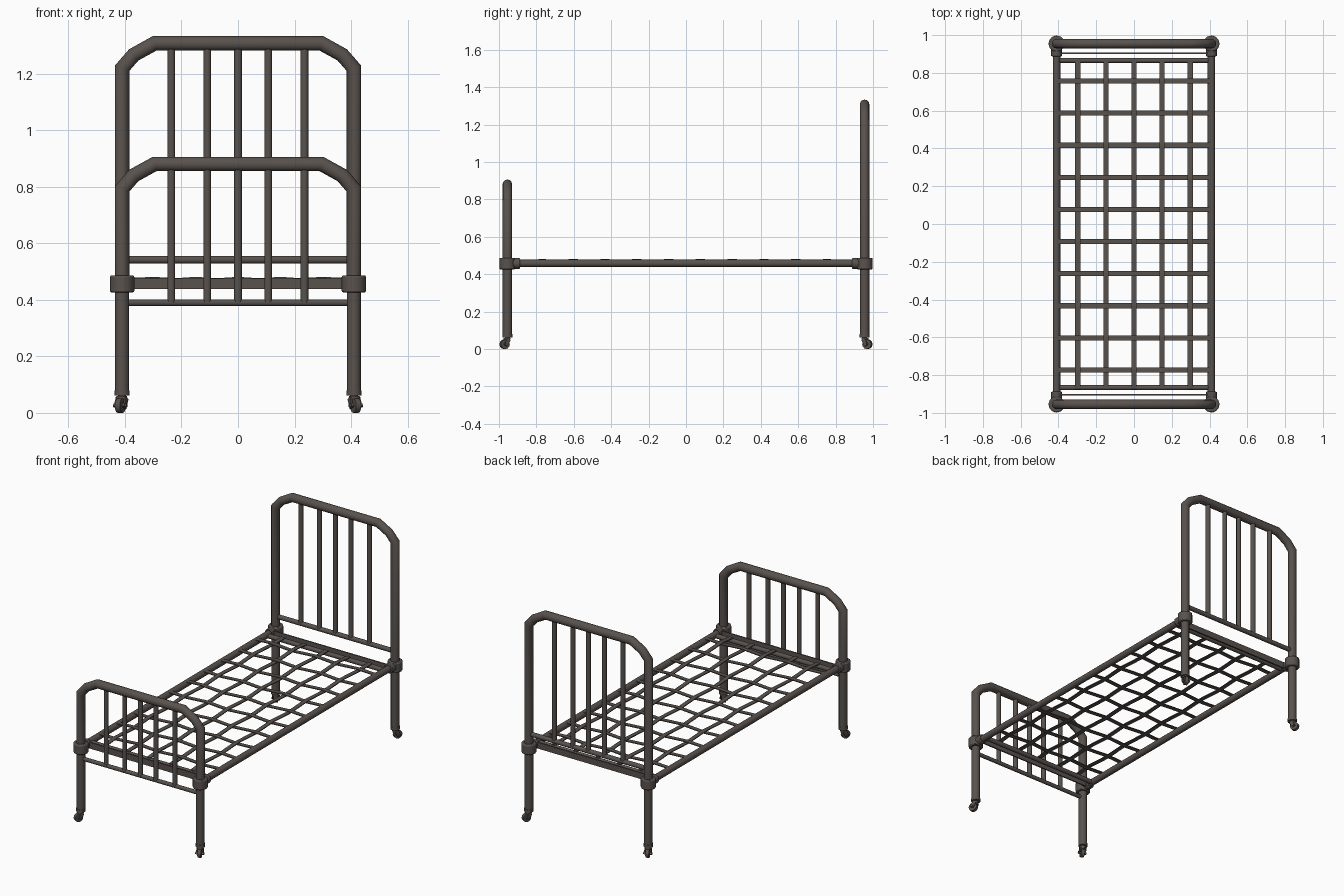
import bpy, bmesh, math
from mathutils import Vector, Matrix

cube = bpy.data.objects.get("Cube")
if cube:
    bpy.data.objects.remove(cube)

# One aged iron colour for the whole bed
iron = bpy.data.materials.new("dark_iron")
iron.use_nodes = True
colour = (0.10, 0.085, 0.076, 1)
iron.diffuse_color = colour
bsdf = iron.node_tree.nodes["Principled BSDF"]
bsdf.inputs["Base Color"].default_value = colour
bsdf.inputs["Roughness"].default_value = 0.7


def finish(name, bm, smooth=True):
    bmesh.ops.recalc_face_normals(bm, faces=bm.faces)
    mesh = bpy.data.meshes.new(name)
    bm.to_mesh(mesh)
    bm.free()
    mesh.materials.append(iron)
    obj = bpy.data.objects.new(name, mesh)
    bpy.context.collection.objects.link(obj)
    if smooth:
        bpy.ops.object.select_all(action='DESELECT')
        bpy.context.view_layer.objects.active = obj
        obj.select_set(True)
        bpy.ops.object.shade_smooth_by_angle(angle=math.radians(50))
    return obj


def sweep(name, path, section, smooth=True):
    """Sweep a closed 2D section along a planar path with mitred corners."""
    pts = [Vector(p) for p in path]
    dirs = [(b - a).normalized() for a, b in zip(pts, pts[1:])]
    side = Vector((0, 1, 0)) if abs(dirs[0].y) < 0.5 else Vector((1, 0, 0))
    bm = bmesh.new()
    rings = []
    for i, p in enumerate(pts):
        before, after = dirs[max(i - 1, 0)], dirs[min(i, len(dirs) - 1)]
        tangent = (before + after).normalized()
        out = side.cross(tangent) / max(tangent.dot(after), 0.3)
        rings.append([bm.verts.new(p + side * u + out * v) for u, v in section])
    n = len(section)
    for r, s in zip(rings, rings[1:]):
        for k in range(n):
            bm.faces.new((r[k], r[(k + 1) % n], s[(k + 1) % n], s[k]))
    bm.faces.new(rings[0])
    bm.faces.new(rings[-1])
    return finish(name, bm, smooth)


def circle(r, n=12):
    return [(r * math.cos(math.tau * k / n), r * math.sin(math.tau * k / n))
            for k in range(n)]


def rect(w, h):
    return [(-w / 2, -h / 2), (w / 2, -h / 2), (w / 2, h / 2), (-w / 2, h / 2)]


def tube(name, a, b, r, n=12):
    return sweep(name, [a, b], circle(r, n))


def collar(name, a, b, r, edge=0.006):
    """Short cylinder with chamfered rims."""
    obj = tube(name, a, b, r, 12)
    mod = obj.modifiers.new("chamfer", 'BEVEL')
    mod.width = edge
    mod.segments = 2
    mod.limit_method = 'ANGLE'
    mod.angle_limit = math.radians(50)
    return obj


POST_X, END_Y, RAIL_Z = 0.41, 0.955, 0.458


def caster(name, sx, sy):
    """Stem, fork and wheel, swivelled outwards."""
    turn = Matrix.Rotation(math.atan2(sy, sx * 0.45), 4, 'Z')
    place = Matrix.Translation((sx * POST_X, sy * END_Y, 0)) @ turn
    bm = bmesh.new()

    def cyl(r, depth, loc, rot=Matrix()):
        bmesh.ops.create_cone(bm, cap_ends=True, segments=12, radius1=r, radius2=r,
                              depth=depth, matrix=place @ Matrix.Translation(loc) @ rot)

    axle = Matrix.Rotation(math.pi / 2, 4, 'X')
    cyl(0.027, 0.018, (0, 0, 0.071))
    cyl(0.014, 0.025, (0, 0, 0.052))
    cyl(0.026, 0.02, (0.016, 0, 0.026), axle)
    cyl(0.007, 0.05, (0.016, 0, 0.026), axle)
    for s in (-1, 1):
        m = place @ Matrix.Translation((0.009, s * 0.017, 0.036))
        m = m @ Matrix.Rotation(-0.5, 4, 'Y') @ Matrix.Diagonal((0.022, 0.006, 0.04, 1))
        bmesh.ops.create_cube(bm, size=1, matrix=m)
    cyl(0.019, 0.01, (0.003, 0, 0.055))
    finish(name, bm)


# Head and foot ends: bent frame, spindles, lower bar
for end, y, top, low, low_r in (("head", END_Y, 1.308, 0.542, 0.014),
                                ("foot", -END_Y, 0.881, 0.39, 0.012)):
    half = [(POST_X, RAIL_Z), (POST_X, top - 0.088),
            (0.369, top - 0.041), (0.295, top)]
    arch = [(-x, y, z) for x, z in half] + [(x, y, z) for x, z in reversed(half)]
    sweep(end + "_frame", arch, circle(0.0255))
    tube(end + "_lower_bar", (-POST_X, y, low), (POST_X, y, low), low_r)
    for i, x in enumerate((-0.236, -0.109, 0, 0.107, 0.235)):
        tube(f"{end}_spindle_{i + 1}", (x, y, low), (x, y, top), 0.0145, 10)

    # Mattress support end bar and upright strip
    s = math.copysign(1, y)
    tube(end + "_support_bar", (-POST_X, s * 0.866, 0.455),
         (POST_X, s * 0.866, 0.455), 0.014)
    sweep(end + "_support_strip", [(-POST_X, s * 0.904, 0.457), (POST_X, s * 0.904, 0.457)],
          rect(0.008, 0.038), False)

    # Legs, corner castings and casters
    for side, sx in (("left", 1), ("right", -1)):
        x = sx * POST_X
        tag = f"{end}_{side}"
        tube(tag + "_leg", (x, y, 0.07), (x, y, RAIL_Z), 0.025)
        collar(tag + "_corner_collar", (x, y, 0.426), (x, y, 0.487), 0.043)
        collar(tag + "_rail_socket", (x, y, RAIL_Z), (x, s * 0.888, RAIL_Z), 0.029, 0.004)
        caster(tag + "_caster", sx, s)

# Side rails
for side, sx in (("left", 1), ("right", -1)):
    tube(side + "_side_rail", (sx * POST_X, -0.92, RAIL_Z),
         (sx * POST_X, 0.92, RAIL_Z), 0.02)

# Woven flat slats
xs = [0.149 * (i - 2) for i in range(5)]
ys = [0.17 * (j - 4.5) - 0.008 for j in range(10)]
WEAVE_Z, LIFT = 0.474, 0.005
flat = rect(0.027, 0.005)


def weave(i, j):
    return WEAVE_Z + LIFT * (-1) ** (i + j)


for i, x in enumerate(xs):
    path = [(x, y, weave(i, j)) for j, y in enumerate(ys)]
    sweep(f"long_slat_{i + 1}", [(x, -0.872, WEAVE_Z - 0.004)] + path
          + [(x, 0.872, WEAVE_Z - 0.004)], flat, False)
for j, y in enumerate(ys):
    path = [(x, y, weave(i + 1, j)) for i, x in enumerate(xs)]
    sweep(f"cross_slat_{j + 1}", [(-0.405, y, WEAVE_Z)] + path
          + [(0.405, y, WEAVE_Z)], flat, False)
